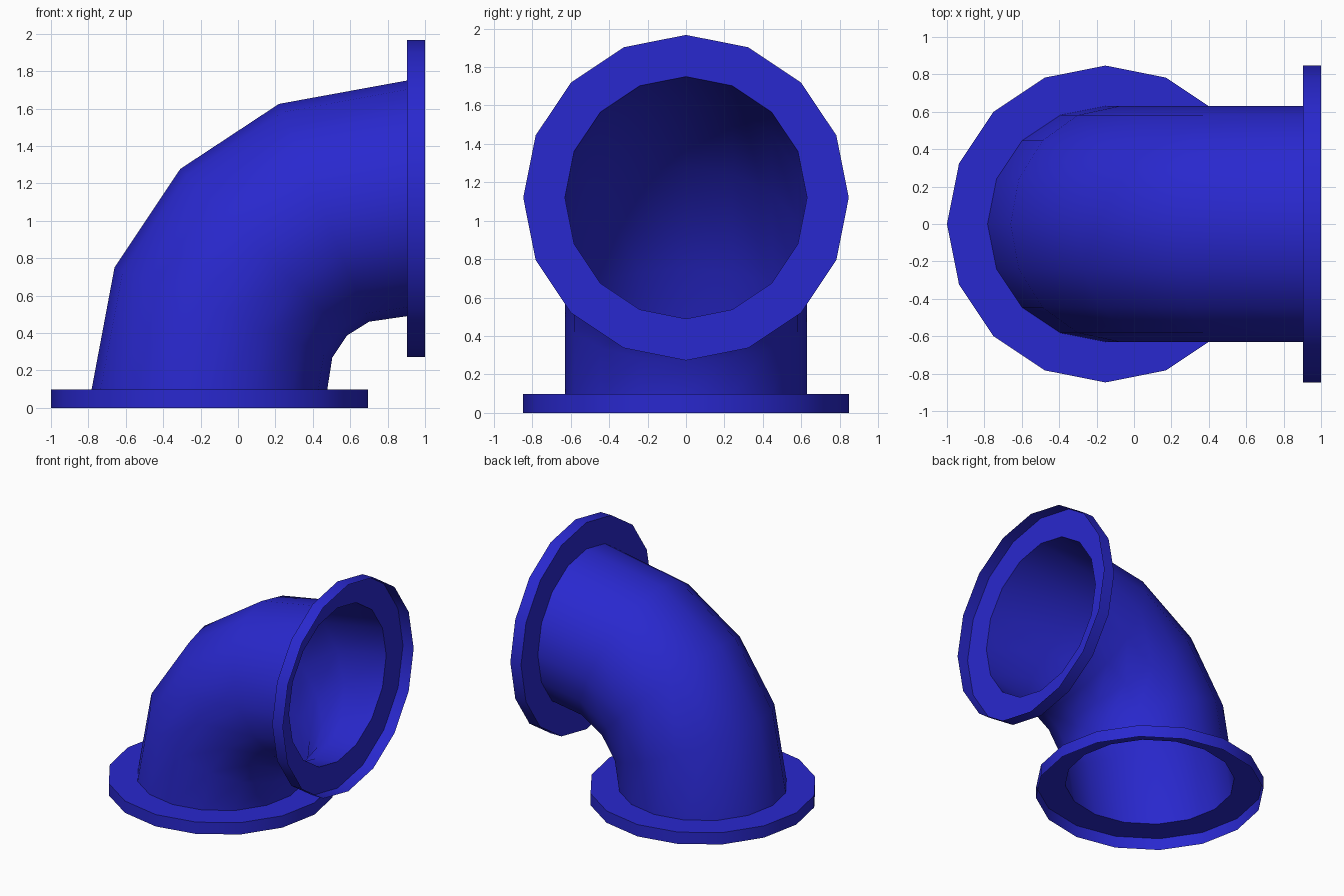
import bpy, bmesh, math
from mathutils import Vector

if "Cube" in bpy.data.objects:
    bpy.data.objects.remove(bpy.data.objects["Cube"])

SIDES = 16
PIPE_R, FLANGE_R, THICK = 0.63, 0.847, 0.097

blue = bpy.data.materials.new("deep blue")
blue.diffuse_color = (0.022, 0.021, 0.62, 1)
blue.use_nodes = True
blue.node_tree.nodes["Principled BSDF"].inputs["Base Color"].default_value = blue.diffuse_color


def loft(name, sections):
    """Skin rings given as (x, z, bend angle, radius)."""
    bm = bmesh.new()
    rings = []
    for x, z, bend, r in sections:
        t = math.radians(bend)
        u, v = Vector((-math.cos(t), 0, math.sin(t))), Vector((0, -1, 0))
        ring = []
        for i in range(SIDES):
            a = 2 * math.pi * i / SIDES
            ring.append(bm.verts.new(Vector((x, 0, z)) + r * (u * math.cos(a) + v * math.sin(a))))
        rings.append(ring)
    for lo, hi in zip(rings, rings[1:]):
        for i in range(SIDES):
            j = (i + 1) % SIDES
            bm.faces.new((lo[i], lo[j], hi[j], hi[i]))
    mesh = bpy.data.meshes.new(name)
    bm.to_mesh(mesh)
    bm.free()
    mesh.materials.append(blue)
    ob = bpy.data.objects.new(name, mesh)
    bpy.context.collection.objects.link(ob)
    bpy.ops.object.select_all(action='DESELECT')
    ob.select_set(True)
    bpy.context.view_layer.objects.active = ob
    bpy.ops.object.shade_smooth_by_angle(angle=math.radians(35))
    return ob


# Elbow tube: open thin-walled quarter bend
centres = [(-0.153, THICK), (-0.078, 0.51), (0.137, 0.832), (0.46, 1.043), (1 - THICK, 1.12)]
loft("elbow_pipe", [(x, z, 22.5 * k, PIPE_R) for k, (x, z) in enumerate(centres)])

# Flanges: thin collars open at the mouth, with a flat web meeting the pipe
loft("bottom_flange", [(-0.153, 0, 0, FLANGE_R), (-0.153, THICK, 0, FLANGE_R),
                       (-0.153, THICK, 0, PIPE_R)])
loft("side_flange", [(1 - THICK, 1.12, 90, PIPE_R), (1 - THICK, 1.12, 90, FLANGE_R),
                     (1.0, 1.12, 90, FLANGE_R)])
